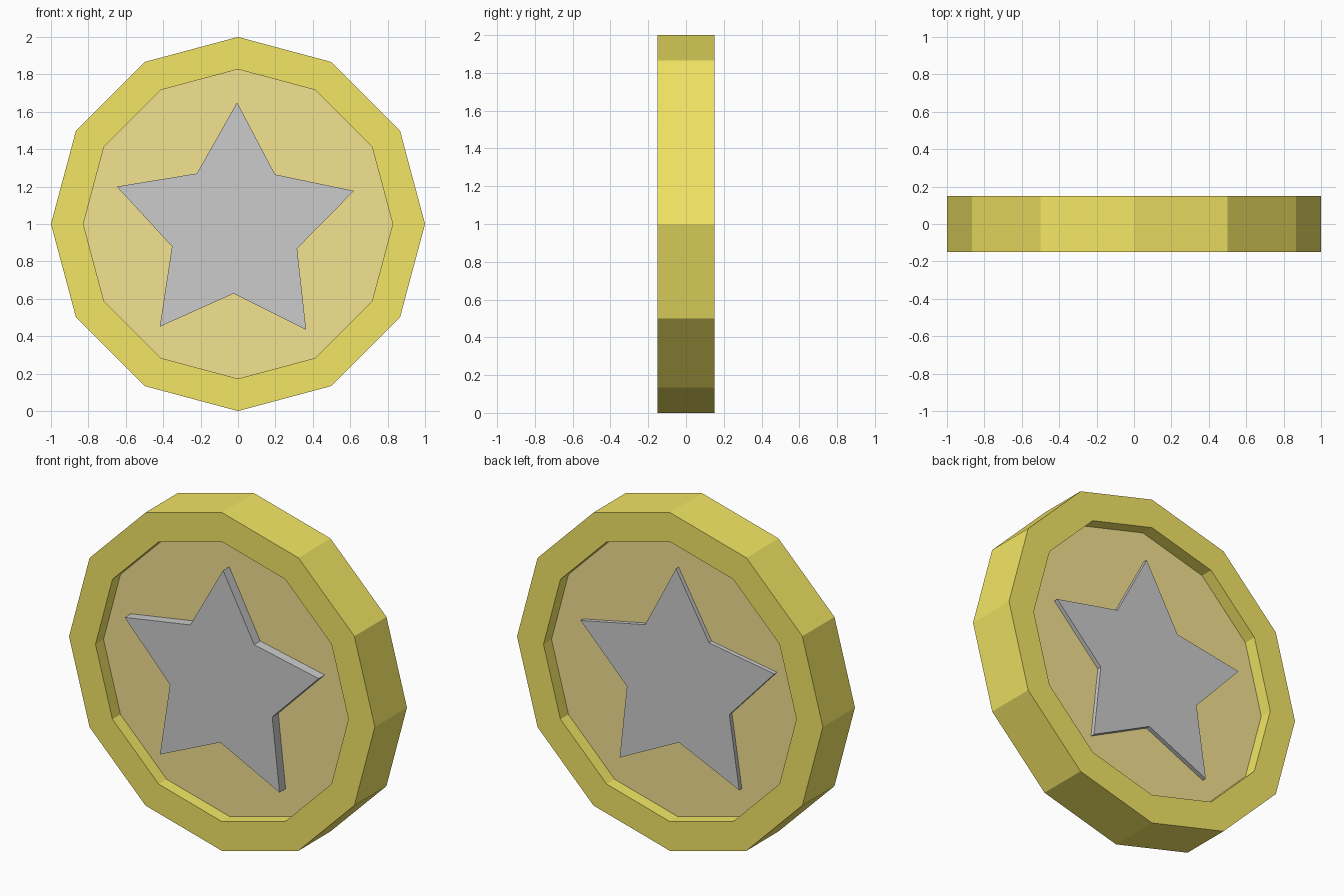
import bpy, bmesh
from math import sin, cos, pi

if "Cube" in bpy.data.objects:
    bpy.data.objects.remove(bpy.data.objects["Cube"])

SIDES = 12
CENTRE_Z = 1.0


def material(name, rgb):
    m = bpy.data.materials.new(name)
    m.diffuse_color = (*rgb, 1)
    m.use_nodes = True
    m.node_tree.nodes["Principled BSDF"].inputs["Base Color"].default_value = m.diffuse_color
    return m


def finish(name, bm, mat=None):
    bmesh.ops.recalc_face_normals(bm, faces=bm.faces)
    mesh = bpy.data.meshes.new(name)
    bm.to_mesh(mesh)
    bm.free()
    obj = bpy.data.objects.new(name, mesh)
    bpy.context.collection.objects.link(obj)
    if mat:
        mesh.materials.append(mat)
    return obj


def polygon(radius):
    return [(radius * cos(2 * pi * i / SIDES), CENTRE_Z + radius * sin(2 * pi * i / SIDES))
            for i in range(SIDES)]


def slab(name, outline, y0, y1, mat=None):
    """Extrude an x-z outline from y0 to y1."""
    bm = bmesh.new()
    face = bm.faces.new([bm.verts.new((x, y0, z)) for x, z in outline])
    ext = bmesh.ops.extrude_face_region(bm, geom=[face], use_keep_orig=True)
    for v in ext["geom"]:
        if isinstance(v, bmesh.types.BMVert):
            v.co.y = y1
    return finish(name, bm, mat)


def ring(name, inner, outer, half, mat):
    """Twelve-sided rim with a rectangular section."""
    bm = bmesh.new()
    section = [(outer, -half), (outer, half), (inner, half), (inner, -half)]
    loops = [[bm.verts.new((x, y, z)) for x, z in polygon(r)] for r, y in section]
    for k in range(4):
        a, b = loops[k], loops[(k + 1) % 4]
        for i in range(SIDES):
            j = (i + 1) % SIDES
            bm.faces.new((a[i], a[j], b[j], b[i]))
    return finish(name, bm, mat)


gold = material("gold", (0.90, 0.79, 0.13))
dull_gold = material("dull_gold", (0.90, 0.76, 0.28))

# Raised rim and recessed disc
ring("coin_rim", 0.827, 1.0, 0.15, gold)
slab("coin_disc", polygon(0.829), -0.075, 0.075, dull_gold)

# Slightly uneven star, standing proud of the disc on both sides
star = [(-0.005, 1.65), (0.198, 1.265), (0.62, 1.177), (0.316, 0.869), (0.364, 0.435),
        (-0.024, 0.628), (-0.418, 0.451), (-0.353, 0.88), (-0.648, 1.2), (-0.22, 1.27)]
slab("star", star, -0.132, 0.10)
